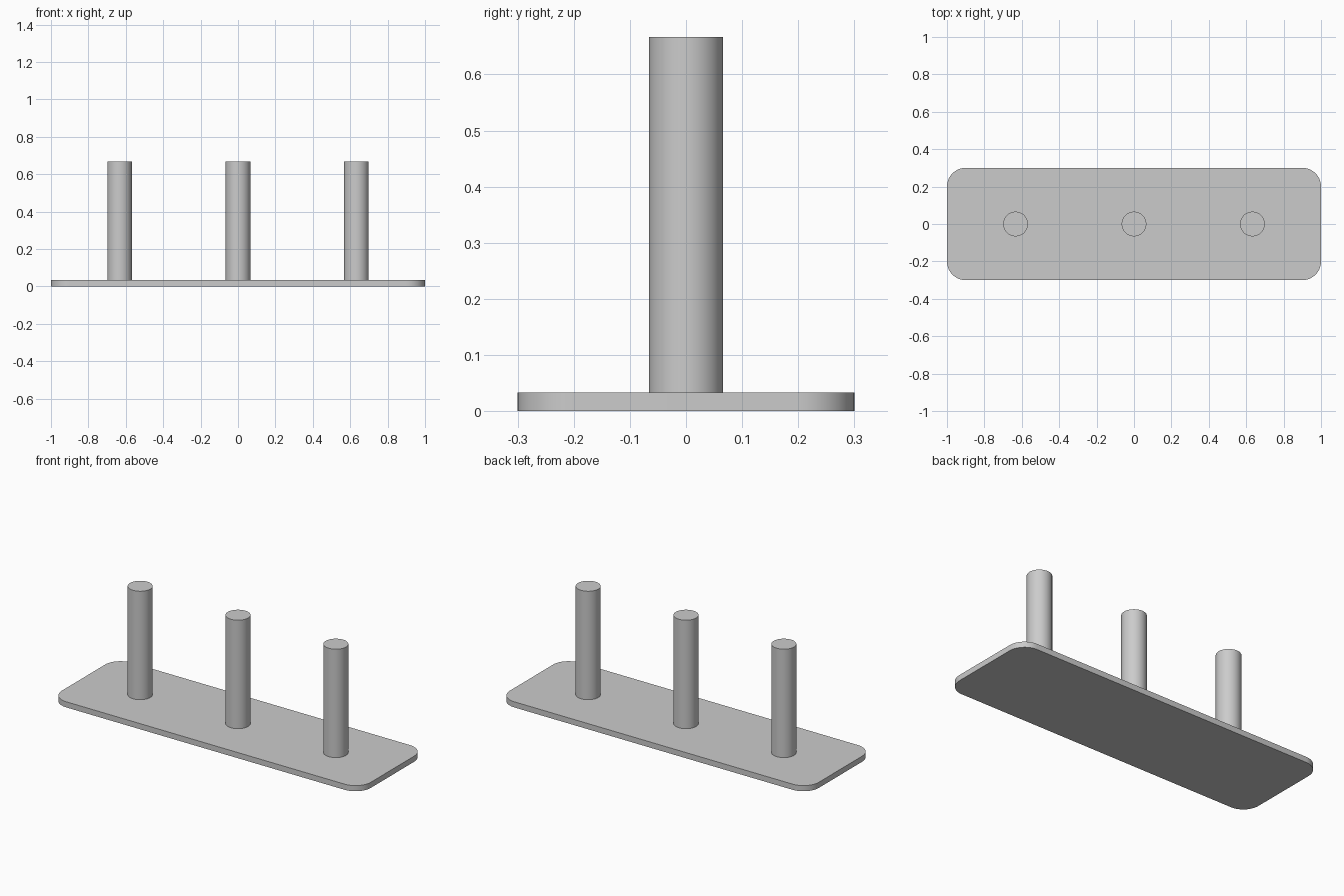
import bpy
import bmesh
import math

cube = bpy.data.objects.get("Cube")
if cube:
    bpy.data.objects.remove(cube, do_unlink=True)

LENGTH, WIDTH, THICK = 2.0, 0.6, 0.033
CORNER = 0.1
PEG_RADIUS, PEG_TOP, PEG_SPACING = 0.066, 0.667, 0.633

# Single plain grey for every part
grey = bpy.data.materials.new("light_grey")
grey.use_nodes = True
colour = (0.6, 0.6, 0.6, 1)
grey.diffuse_color = colour
grey.node_tree.nodes["Principled BSDF"].inputs["Base Color"].default_value = colour


def finish(obj, name):
    obj.name = name
    obj.data.name = name
    obj.data.materials.append(grey)
    bpy.ops.object.select_all(action="DESELECT")
    obj.select_set(True)
    bpy.context.view_layer.objects.active = obj
    bpy.ops.object.shade_smooth_by_angle(angle=math.radians(30))


# Base plate: a slab with its four upright edges rounded
bm = bmesh.new()
bmesh.ops.create_cube(bm, size=1)
bmesh.ops.scale(bm, vec=(LENGTH, WIDTH, THICK), verts=bm.verts)
bmesh.ops.translate(bm, vec=(0, 0, THICK / 2), verts=bm.verts)
upright = [e for e in bm.edges
           if abs(e.verts[0].co.z - e.verts[1].co.z) > THICK / 2]
bmesh.ops.bevel(bm, geom=upright, offset=CORNER, offset_type="OFFSET",
                segments=12, profile=0.5, affect="EDGES")
mesh = bpy.data.meshes.new("base_plate")
bm.to_mesh(mesh)
bm.free()
plate = bpy.data.objects.new("base_plate", mesh)
bpy.context.collection.objects.link(plate)
finish(plate, "base_plate")

# Three round pegs standing on the plate
for name, side in (("right_peg", -1), ("middle_peg", 0), ("left_peg", 1)):
    bpy.ops.mesh.primitive_cylinder_add(
        vertices=64, radius=PEG_RADIUS, depth=PEG_TOP - THICK,
        location=(side * PEG_SPACING, 0, (PEG_TOP + THICK) / 2))
    finish(bpy.context.object, name)
